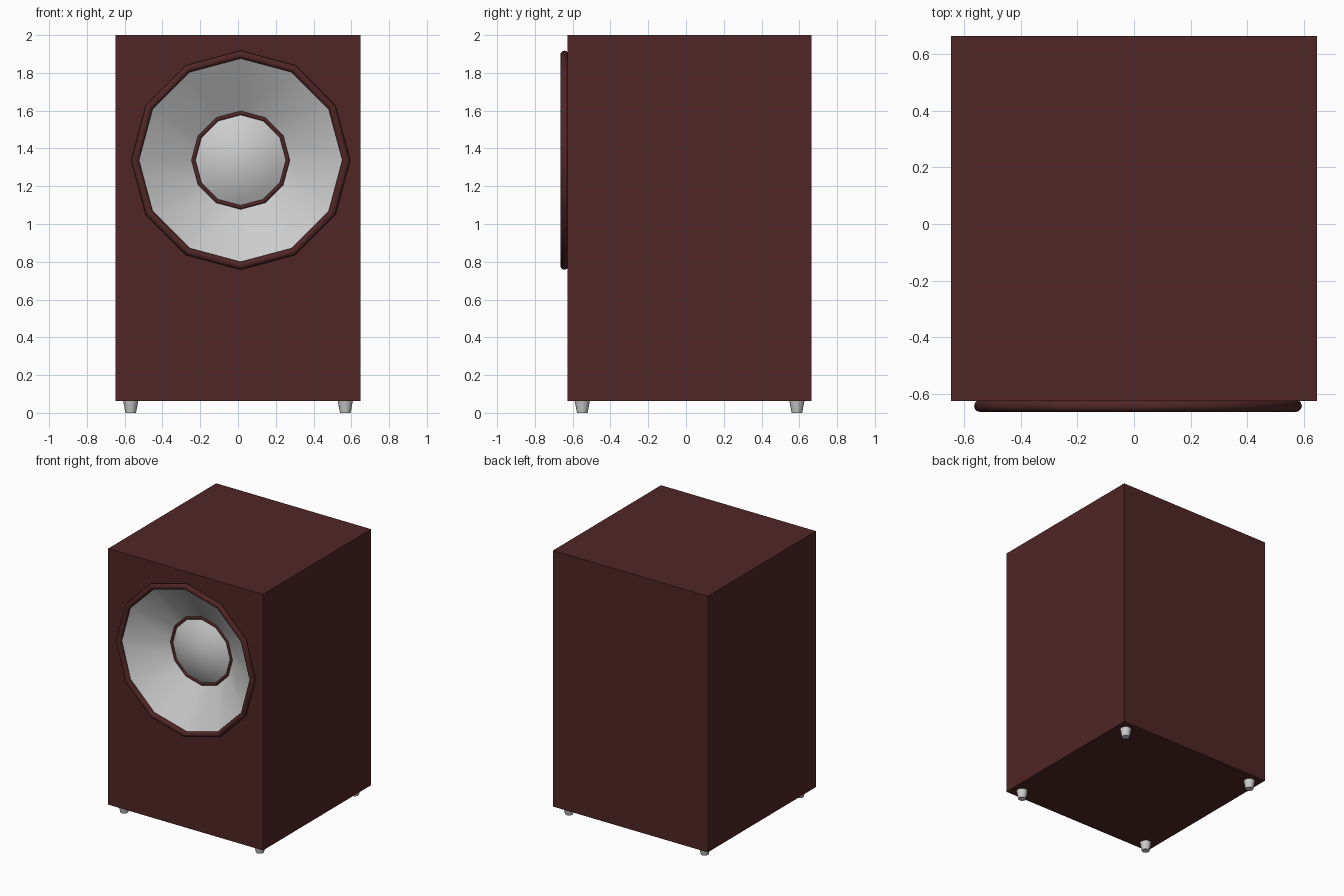
import bpy, bmesh, math
from mathutils import Matrix, Vector

default = bpy.data.objects.get("Cube")
if default:
    bpy.data.objects.remove(default, do_unlink=True)


def material(name, colour):
    mat = bpy.data.materials.new(name)
    mat.use_nodes = True
    mat.diffuse_color = (*colour, 1)
    mat.node_tree.nodes["Principled BSDF"].inputs["Base Color"].default_value = (*colour, 1)
    return mat


WOOD = material("dark red wood", (0.08, 0.019, 0.019))
GREY = material("light grey", (0.6, 0.6, 0.6))

SIDES = 12
CENTRE = Vector((0.014, 0, 1.338))     # speaker axis on the front panel
FRONT, BACK, BASE, TOP, HALF = -0.627, 0.665, 0.063, 2.0, 0.648


def finish(name, bm, mat, smooth=False):
    mesh = bpy.data.meshes.new(name)
    bmesh.ops.recalc_face_normals(bm, faces=bm.faces)
    for f in bm.faces:
        f.smooth = smooth
    bm.to_mesh(mesh)
    bm.free()
    mesh.materials.append(mat)
    obj = bpy.data.objects.new(name, mesh)
    bpy.context.collection.objects.link(obj)
    return obj


def circle(bm, radius, y):
    """Ring of vertices around the speaker axis at depth y."""
    angles = [2 * math.pi * i / SIDES for i in range(SIDES)]
    return [bm.verts.new(CENTRE + Vector((radius * math.cos(a), y, radius * math.sin(a))))
            for a in angles]


def lathe(name, profile, mat, tip=None):
    """Open smooth surface swept around the speaker axis, closed at an optional tip."""
    bm = bmesh.new()
    rings = [circle(bm, r, y) for r, y in profile]
    for a, b in zip(rings, rings[1:]):
        for i in range(SIDES):
            j = (i + 1) % SIDES
            bm.faces.new((a[i], a[j], b[j], b[i]))
    if tip is not None:
        point = bm.verts.new(CENTRE + Vector((0, tip, 0)))
        for i in range(SIDES):
            bm.faces.new((rings[-1][i], rings[-1][(i + 1) % SIDES], point))
    obj = finish(name, bm, mat, True)
    # face the open surface towards the front
    if sum(p.normal.y * p.area for p in obj.data.polygons) > 0:
        obj.data.flip_normals()
    return obj


def trim_ring(name, major, minor, y):
    bpy.ops.mesh.primitive_torus_add(
        major_segments=SIDES, minor_segments=12, major_radius=major, minor_radius=minor,
        location=CENTRE + Vector((0, y, 0)), rotation=(math.pi / 2, 0, 0))
    obj = bpy.context.object
    obj.name = name
    obj.data.materials.append(WOOD)
    bpy.ops.object.shade_smooth()


# Cabinet with a twelve-sided opening in the front panel
bm = bmesh.new()
size = Matrix.Diagonal((2 * HALF, BACK - FRONT, TOP - BASE, 1))
bmesh.ops.create_cube(bm, size=1, matrix=Matrix.Translation(
    (0, (FRONT + BACK) / 2, (BASE + TOP) / 2)) @ size)
panel = min(bm.faces, key=lambda f: f.calc_center_median().y)
border = list(panel.edges)
bmesh.ops.delete(bm, geom=[panel], context='FACES_ONLY')
hole = circle(bm, 0.555, FRONT)
border += [bm.edges.new((hole[i], hole[(i + 1) % SIDES])) for i in range(SIDES)]
bmesh.ops.triangle_fill(bm, edges=border, use_beauty=True, normal=(0, -1, 0))
finish("cabinet", bm, WOOD)

# Speaker cone, dust cap and their trim rings
lathe("speaker_cone", [(0.555, -0.645), (0.25, -0.45)], GREY)
CAP, RISE = 0.25, 0.075
lathe("dust_cap", [(CAP * k, -0.45 - RISE * (1 - k * k)) for k in (1, 0.8, 0.6, 0.4, 0.2)],
      GREY, -0.45 - RISE)
trim_ring("outer_trim_ring", 0.559, 0.021, -0.644)
trim_ring("inner_trim_ring", 0.25, 0.012, -0.452)

# Four tapered feet
for side, sx in (("left", 1), ("right", -1)):
    for end, sy in (("front", -1), ("back", 1)):
        bpy.ops.mesh.primitive_cone_add(
            vertices=16, radius1=0.028, radius2=0.04, depth=BASE,
            location=(0.568 * sx, 0.019 + 0.568 * sy, BASE / 2))
        foot = bpy.context.object
        foot.name = f"{end}_{side}_foot"
        foot.data.materials.append(GREY)
        bpy.ops.object.shade_smooth_by_angle()
